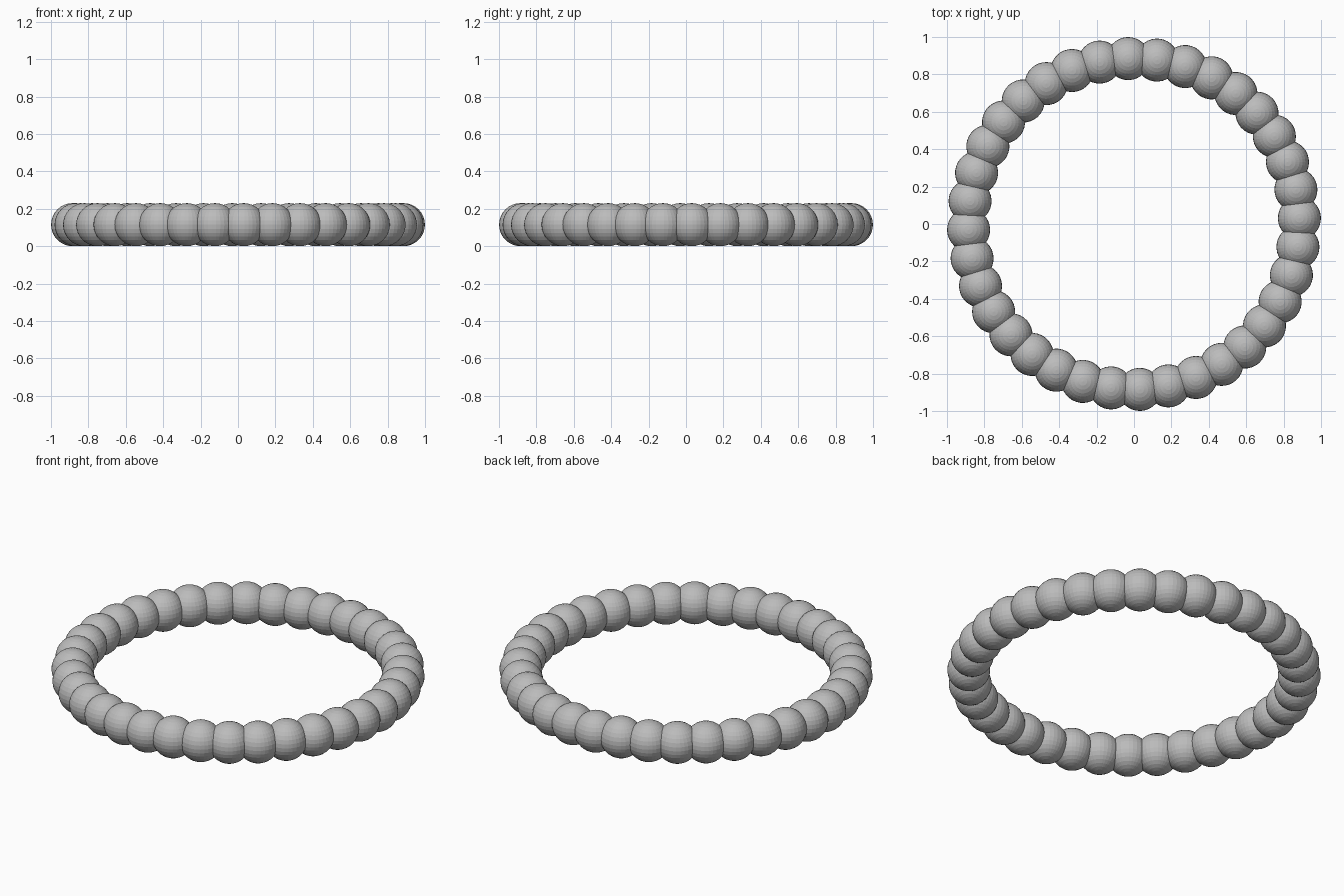
import bpy, bmesh, math

cube = bpy.data.objects.get("Cube")
if cube:
    bpy.data.objects.remove(cube, do_unlink=True)

BEADS = 36
BEAD_RADIUS = 0.115
RING_RADIUS = 0.885
START = math.radians(2)

# Single grey material
grey = bpy.data.materials.new("bead_grey")
grey.use_nodes = True
colour = (0.5, 0.5, 0.5, 1)
grey.diffuse_color = colour
grey.node_tree.nodes["Principled BSDF"].inputs["Base Color"].default_value = colour

# Shared faceted bead
mesh = bpy.data.meshes.new("bead")
bm = bmesh.new()
bmesh.ops.create_uvsphere(bm, u_segments=32, v_segments=16, radius=BEAD_RADIUS)
bm.to_mesh(mesh)
bm.free()
mesh.materials.append(grey)

# Overlapping beads around the ring
for i in range(BEADS):
    angle = START + math.tau * i / BEADS
    bead = bpy.data.objects.new(f"bead_{i + 1}", mesh)
    bead.location = (RING_RADIUS * math.cos(angle), RING_RADIUS * math.sin(angle), BEAD_RADIUS)
    bead.rotation_euler.z = angle
    bpy.context.collection.objects.link(bead)
